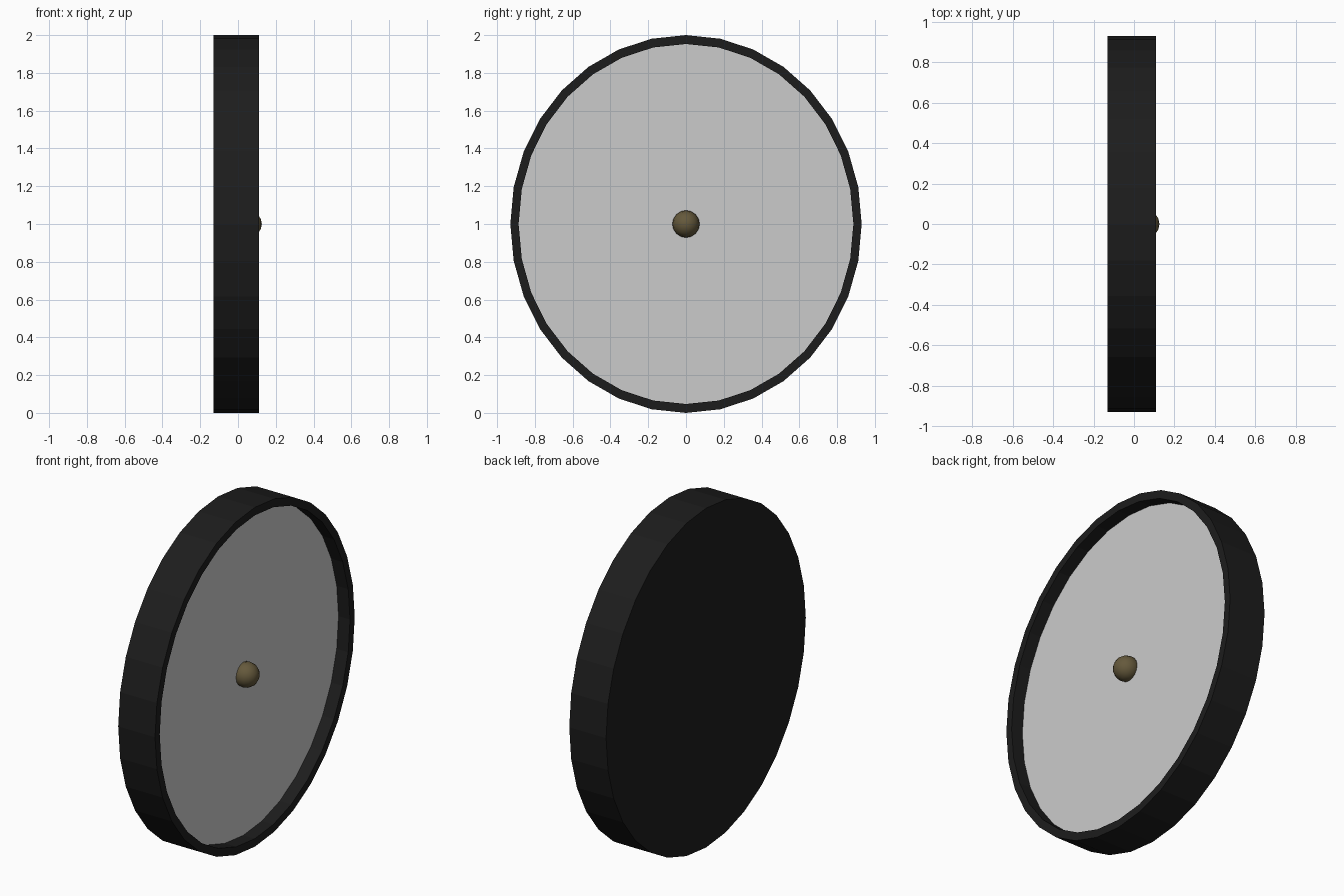
import bpy, bmesh
from math import sin, cos, pi, radians
from mathutils import Matrix

if "Cube" in bpy.data.objects:
    bpy.data.objects.remove(bpy.data.objects["Cube"])

SIDES = 32
RY, RZ, CZ = 0.93, 1.0, 1.0   # slightly oval outline


def material(name, color):
    m = bpy.data.materials.new(name)
    m.diffuse_color = (*color, 1)
    m.use_nodes = True
    m.node_tree.nodes["Principled BSDF"].inputs["Base Color"].default_value = m.diffuse_color
    return m


def finish(name, bm, mat=None):
    me = bpy.data.meshes.new(name)
    bm.to_mesh(me)
    bm.free()
    ob = bpy.data.objects.new(name, me)
    bpy.context.collection.objects.link(ob)
    if mat:
        me.materials.append(mat)
    return ob


def ring(bm, x, r):
    return [bm.verts.new((x, RY * r * sin(2 * pi * i / SIDES),
                          CZ + RZ * r * cos(2 * pi * i / SIDES)))
            for i in range(SIDES)]


def lathe(name, profile, mat=None, cap_start=False, cap_end=False):
    bm = bmesh.new()
    rings = [ring(bm, x, r) for x, r in profile]
    for a, b in zip(rings, rings[1:]):
        for i in range(SIDES):
            j = (i + 1) % SIDES
            bm.faces.new((a[i], a[j], b[j], b[i]))
    if cap_start:
        bm.faces.new(rings[0])
    if cap_end:
        bm.faces.new(rings[-1])
    bmesh.ops.recalc_face_normals(bm, faces=bm.faces)
    return finish(name, bm, mat)


black = material("black", (0.012, 0.012, 0.012))
bronze = material("bronze", (0.13, 0.10, 0.045))

# Shallow case: back plate, outer wall, raised rim and inner wall
lathe("case", [(-0.13, 1), (0.11, 1), (0.11, 0.953), (0.03, 0.953)],
      black, cap_start=True)

# Recessed grey face panel
lathe("face_panel", [(0.03, 0.953), (0.035, 0.953)], cap_end=True)

# Round centre knob
bm = bmesh.new()
bmesh.ops.create_uvsphere(
    bm, u_segments=16, v_segments=8, radius=0.072,
    matrix=Matrix.Translation((0.054, 0, CZ)) @ Matrix.Rotation(radians(90), 4, 'Y'))
for f in bm.faces:
    f.smooth = True
finish("centre_knob", bm, bronze)
